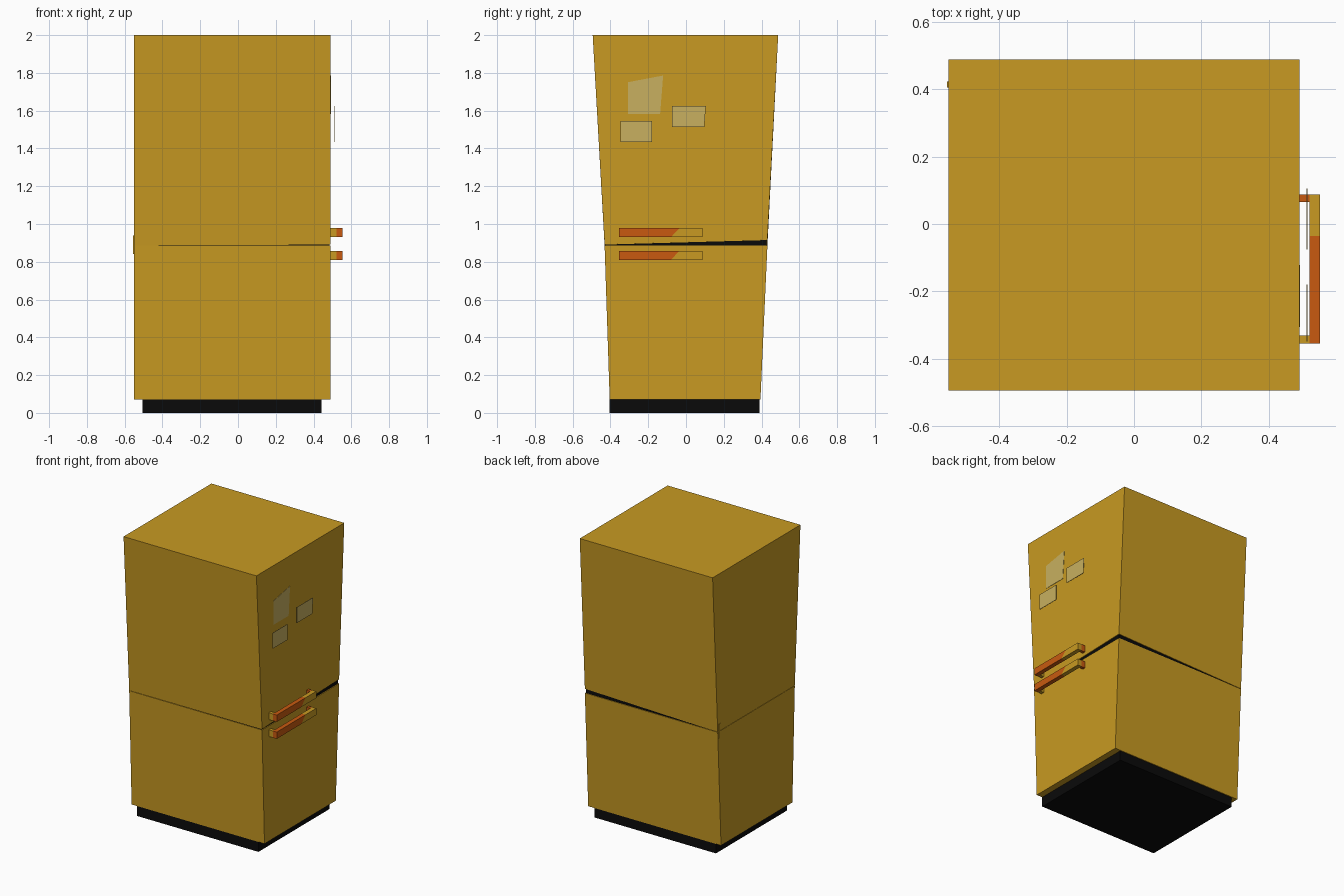
import bpy

if "Cube" in bpy.data.objects:
    bpy.data.objects.remove(bpy.data.objects["Cube"])


def material(name, rgb):
    m = bpy.data.materials.new(name)
    m.diffuse_color = (*rgb, 1)
    m.use_nodes = True
    m.node_tree.nodes["Principled BSDF"].inputs["Base Color"].default_value = m.diffuse_color
    return m


YELLOW = material("mustard yellow", (0.58, 0.323, 0.016))
ORANGE = material("burnt orange", (0.578, 0.102, 0.005))
BLACK = material("near black", (0.003, 0.003, 0.003))
PAPER = material("faded paper", (0.578, 0.434, 0.117))


def hexahedron(name, bottom, top, mat):
    """Solid between two counter-clockwise quads."""
    n = len(bottom)
    faces = [tuple(reversed(range(n))), tuple(range(n, 2 * n))]
    faces += [(i, (i + 1) % n, n + (i + 1) % n, n + i) for i in range(n)]
    me = bpy.data.meshes.new(name)
    me.from_pydata(list(bottom) + list(top), [], faces)
    me.materials.append(mat)
    ob = bpy.data.objects.new(name, me)
    bpy.context.collection.objects.link(ob)
    return ob


def ring(x0, x1, y0, y1, z):
    return [(x0, y0, z), (x1, y0, z), (x1, y1, z), (x0, y1, z)]


def box(name, x0, x1, y0, y1, z0, z1, mat):
    return hexahedron(name, ring(x0, x1, y0, y1, z0), ring(x0, x1, y0, y1, z1), mat)


X0, X1 = -0.55, 0.49
SEAM = 0.885

# plinth
box("plinth", -0.506, 0.443, -0.404, 0.388, 0, 0.075, BLACK)

# lower body, flaring upward
hexahedron("lower_body", ring(X0, X1, -0.404, 0.394, 0.07),
           ring(X0, X1, -0.431, 0.431, SEAM), YELLOW)

# upper body, its underside lifted toward the open back right corner
lift = (0.002, 0.006, 0.030, 0.002)
under = [(x, y, z + d) for (x, y, z), d in zip(ring(X0, X1, -0.431, 0.431, SEAM), lift)]
hexahedron("upper_body", under, ring(X0, X1, -0.494, 0.488, 2.0), YELLOW)

# dark filling seen in the gap between the bodies
box("gap_core", X0 + 0.006, X1 - 0.006, -0.426, 0.426, 0.87, 0.93, BLACK)

# small hinge on the left side near the back
box("hinge", -0.555, -0.545, 0.405, 0.422, 0.84, 0.94, YELLOW)


# handles: two-tone bar with a slanted colour change, and two posts
def handle(label, z0, z1):
    a, b, c, d = -0.355, -0.08, -0.035, 0.087
    x0, x1 = 0.521, 0.552
    hexahedron(label + "_handle_painted", ring(x0, x1, a, b, z0), ring(x0, x1, a, c, z1), ORANGE)
    hexahedron(label + "_handle_bar", ring(x0, x1, b, d, z0), ring(x0, x1, c, d, z1), YELLOW)
    box(label + "_handle_front_post", X1 - 0.005, x0, a, a + 0.024, z0, z1, YELLOW)
    box(label + "_handle_back_post", X1 - 0.005, x0, d - 0.022, d, z0, z1, ORANGE)


handle("upper", 0.93, 0.978)
handle("lower", 0.81, 0.858)


# paper notes on the right side
def note(name, x, corners):
    inner = [(x, y, z) for y, z in corners]
    outer = [(x + 0.002, y, z) for y, z in corners]
    hexahedron(name, inner, outer, PAPER)


note("large_note", 0.4905, [(-0.306, 1.582), (-0.137, 1.582), (-0.121, 1.786), (-0.306, 1.751)])
note("right_note", 0.512, [(-0.075, 1.513), (0.097, 1.513), (0.105, 1.624), (-0.075, 1.624)])
note("low_note", 0.512, [(-0.348, 1.434), (-0.179, 1.434), (-0.179, 1.545), (-0.348, 1.545)])
